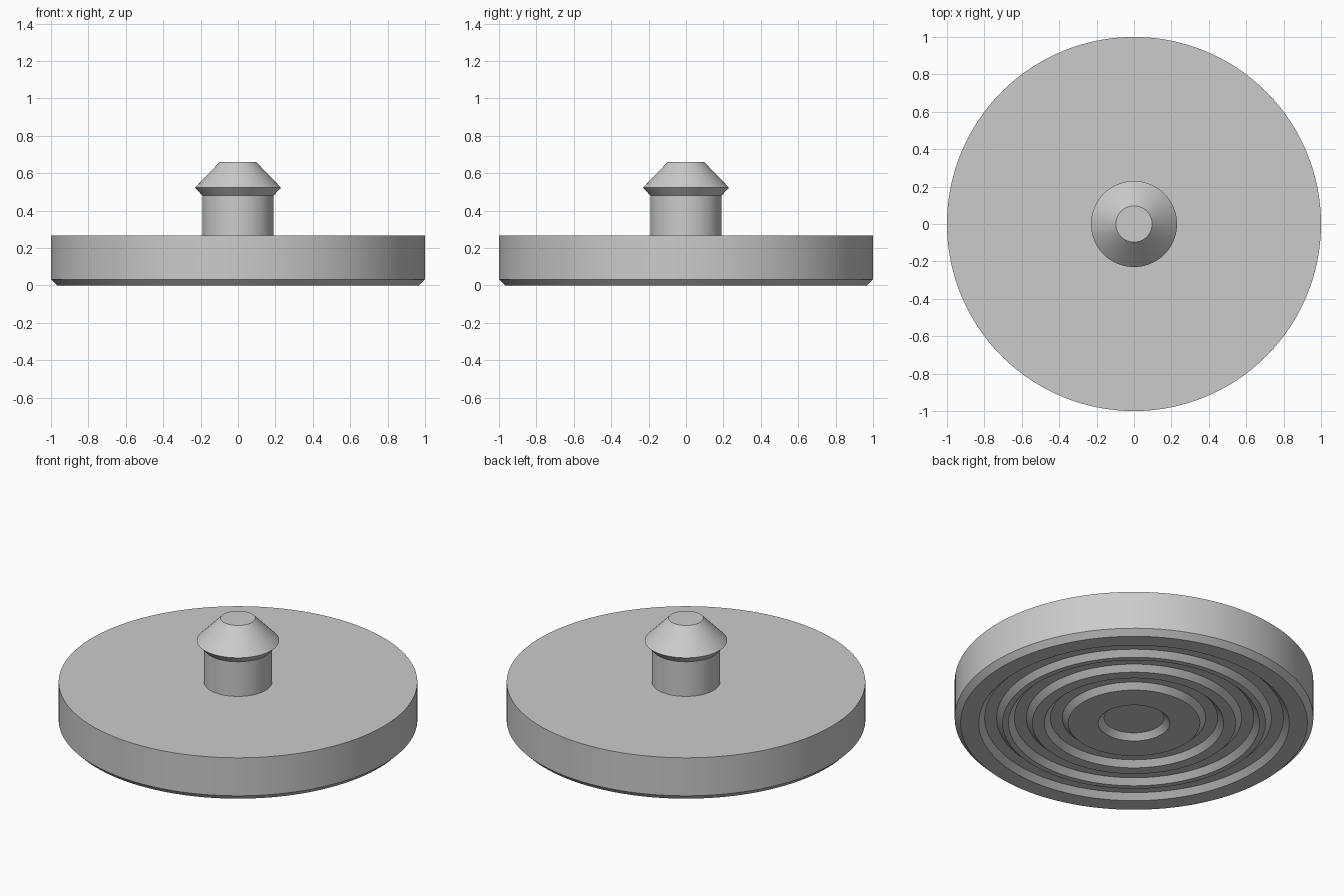
import bpy
import math

SEGMENTS = 128

cube = bpy.data.objects.get("Cube")
if cube:
    bpy.data.objects.remove(cube, do_unlink=True)

grey = bpy.data.materials.new("plain grey")
grey.use_nodes = True
grey.diffuse_color = (0.6, 0.6, 0.6, 1)
grey.node_tree.nodes["Principled BSDF"].inputs["Base Color"].default_value = (0.6, 0.6, 0.6, 1)


def lathe(name, profile):
    """Spin a list of (radius, height) points round z; the ends become flat caps."""
    verts, faces = [], []
    for r, z in profile:
        for i in range(SEGMENTS):
            a = math.tau * i / SEGMENTS
            verts.append((r * math.cos(a), r * math.sin(a), z))
    for k in range(len(profile) - 1):
        lo, hi = k * SEGMENTS, (k + 1) * SEGMENTS
        for i in range(SEGMENTS):
            j = (i + 1) % SEGMENTS
            faces.append((lo + i, lo + j, hi + j, hi + i))
    faces.append(tuple(reversed(range(SEGMENTS))))
    last = (len(profile) - 1) * SEGMENTS
    faces.append(tuple(range(last, last + SEGMENTS)))
    mesh = bpy.data.meshes.new(name)
    mesh.from_pydata(verts, [], faces)
    mesh.materials.append(grey)
    obj = bpy.data.objects.new(name, mesh)
    bpy.context.collection.objects.link(obj)
    bpy.ops.object.select_all(action="DESELECT")
    obj.select_set(True)
    bpy.context.view_layer.objects.active = obj
    bpy.ops.object.shade_smooth_by_angle(angle=math.radians(30))
    return obj


# Disc with a centre recess and three bevelled ring grooves underneath
slope = 0.033
width = 0.133
underside = [(0.2 - slope, slope), (0.2, 0)]
for inner in (0.367, 0.567, 0.733):
    outer = inner + width
    underside += [(inner, 0), (inner + slope, slope),
                  (outer - slope, slope), (outer, 0)]
disc_top = 0.267
rim = [(1 - slope, 0), (1, slope), (1, disc_top), (0.19, disc_top)]

# Stem and barbed cap continue the same turned profile
stem = [(0.19, 0.48), (0.23, 0.523), (0.097, 0.66)]
lathe("grooved_disc_with_snap_stud", underside + rim + stem)
